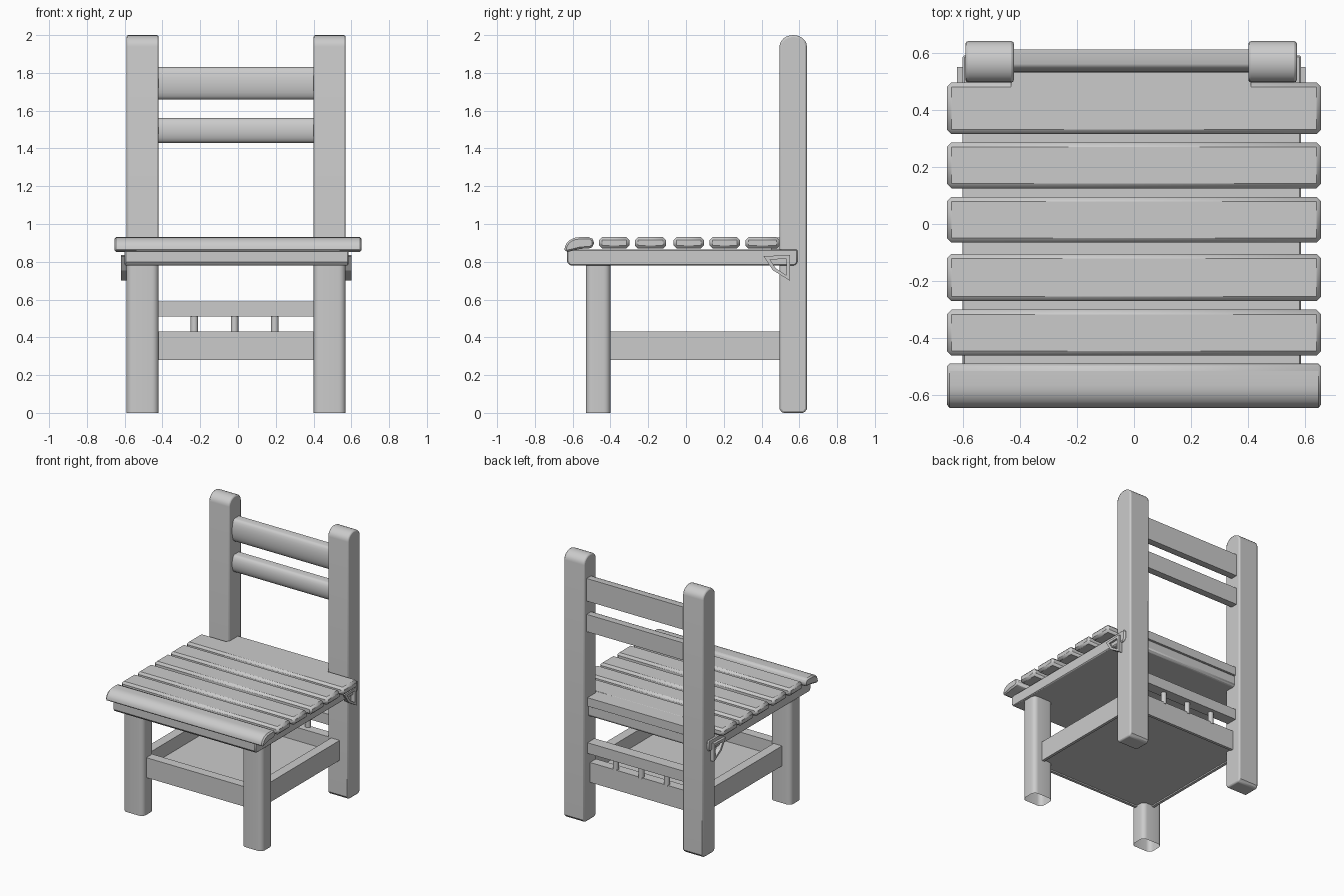
import bpy, bmesh, math

if "Cube" in bpy.data.objects:
    bpy.data.objects.remove(bpy.data.objects["Cube"])

CX = -0.01  # the frame sits slightly left of the seat slats


def finish(name, bm, bevel=0, segs=1, smooth=True):
    bmesh.ops.recalc_face_normals(bm, faces=bm.faces)
    me = bpy.data.meshes.new(name)
    bm.to_mesh(me)
    bm.free()
    ob = bpy.data.objects.new(name, me)
    bpy.context.collection.objects.link(ob)
    if bevel:
        m = ob.modifiers.new("bevel", 'BEVEL')
        m.width, m.segments, m.limit_method = bevel, segs, 'ANGLE'
        m.angle_limit = math.radians(40)
    if smooth:
        bpy.ops.object.select_all(action='DESELECT')
        bpy.context.view_layer.objects.active = ob
        ob.select_set(True)
        bpy.ops.object.shade_smooth_by_angle(angle=math.radians(35))
    return ob


def box(name, x0, x1, y0, y1, z0, z1, bevel=0, segs=1):
    bm = bmesh.new()
    bmesh.ops.create_cube(bm, size=1)
    for v in bm.verts:
        v.co = ((x0 + x1) / 2 + v.co.x * (x1 - x0),
                (y0 + y1) / 2 + v.co.y * (y1 - y0),
                (z0 + z1) / 2 + v.co.z * (z1 - z0))
    return finish(name, bm, bevel, segs)


def prism_x(name, pts, x0, x1, bevel=0, segs=1):
    """Extrude a (y, z) profile along x."""
    bm = bmesh.new()
    f = bm.faces.new([bm.verts.new((x0, y, z)) for y, z in pts])
    r = bmesh.ops.extrude_face_region(bm, geom=[f])
    vs = [g for g in r['geom'] if isinstance(g, bmesh.types.BMVert)]
    bmesh.ops.translate(bm, verts=vs, vec=(x1 - x0, 0, 0))
    return finish(name, bm, bevel, segs)


def arc(cy, cz, ry, rz, a0, a1, n):
    return [(cy + ry * math.cos(math.radians(a0 + (a1 - a0) * i / n)),
             cz + rz * math.sin(math.radians(a0 + (a1 - a0) * i / n))) for i in range(n + 1)]


def front_leg(name, x0, x1, y0, y1, z1):
    # rounded vertical edges, open at the floor
    bm = bmesh.new()
    bmesh.ops.create_cube(bm, size=1)
    for v in bm.verts:
        v.co = ((x0 + x1) / 2 + v.co.x * (x1 - x0),
                (y0 + y1) / 2 + v.co.y * (y1 - y0), (0.5 + v.co.z) * z1)
    es = [e for e in bm.edges if abs(e.verts[0].co.z - e.verts[1].co.z) > 0.1]
    bmesh.ops.bevel(bm, geom=es, offset=0.035, segments=5, profile=0.5, affect='EDGES')
    bmesh.ops.delete(bm, geom=[f for f in bm.faces if f.calc_center_median().z < 0.001],
                     context='FACES')
    finish(name, bm)


def bracket(name, x0, x1):
    # hollow triangular corner brace
    outer = [(0.41, 0.83), (0.55, 0.835), (0.55, 0.70), (0.46, 0.755)]
    inner = [(0.445, 0.812), (0.532, 0.815), (0.532, 0.728), (0.475, 0.765)]
    bm = bmesh.new()
    rings = [[bm.verts.new((x, y, z)) for y, z in p]
             for x, p in ((x0, outer), (x1, outer), (x1, inner), (x0, inner))]
    for k in range(4):
        a, b = rings[k], rings[(k + 1) % 4]
        for i in range(4):
            j = (i + 1) % 4
            bm.faces.new((a[i], a[j], b[j], b[i]))
    finish(name, bm, smooth=False)


# Paired parts: back posts, front legs, braces
post = [(0.495, 0.02), (0.51, 0), (0.625, 0), (0.64, 0.02)] + arc(0.5675, 1.94, 0.0725, 0.06, 0, 180, 12)
for side, s in (("left", -1), ("right", 1)):
    a, b = sorted((CX + s * 0.41, CX + s * 0.58))
    prism_x(side + "_back_post", post, a, b, 0.01, 2)
    front_leg(side + "_front_leg", a, b, -0.53, -0.40, 0.785)
    bracket(side + "_seat_brace", *sorted((CX + s * 0.575, CX + s * 0.61)))

# Backrest rails: flat back, bulging front
for name, z0, z1 in (("upper_back_rail", 1.66, 1.83), ("lower_back_rail", 1.43, 1.56)):
    c, h = (z0 + z1) / 2, (z1 - z0) / 2
    prism_x(name, [(0.61, z0), (0.61, z1)] + arc(0.56, c, 0.03, h, 90, 270, 10), CX - 0.42, CX + 0.42)

# Seat frame
prism_x("seat_frame", [(-0.63, 0.80), (-0.615, 0.78), (0.575, 0.78), (0.59, 0.795),
                       (0.59, 0.865), (-0.63, 0.865)], CX - 0.59, CX + 0.595, 0.006)

# Seat slats
for i, (y0, y1) in enumerate(((-0.46, -0.30), (-0.27, -0.105), (-0.065, 0.095), (0.125, 0.285))):
    box("seat_slat_%d" % (i + 1), -0.655, 0.655, y0, y1, 0.87, 0.93, 0.016)
box("rear_seat_slat", -0.655, 0.655, 0.315, 0.495, 0.87, 0.93, 0.016)
box("rear_slat_tongue", CX - 0.42, CX + 0.42, 0.45, 0.60, 0.865, 0.929)
prism_x("front_seat_slat", arc(-0.565, 0.865, 0.078, 0.065, 180, 90, 6) +
        [(-0.505, 0.93), (-0.488, 0.915), (-0.488, 0.885), (-0.505, 0.872),
         (-0.56, 0.868), (-0.635, 0.85)], -0.655, 0.655, 0.01)

# Lower shelf: tray with a recessed floor
bm = bmesh.new()
bmesh.ops.create_cube(bm, size=1)
for v in bm.verts:
    v.co = (CX + v.co.x * 1.02, 0.04 + v.co.y * 1.06, 0.355 + v.co.z * 0.15)
for up, width, depth in ((1, 0.10, -0.10), (-1, 0.03, 0.01)):
    f = max(bm.faces, key=lambda f: up * f.calc_center_median().z)
    bmesh.ops.inset_region(bm, faces=[f], thickness=width)
    r = bmesh.ops.extrude_face_region(bm, geom=[f])
    bmesh.ops.translate(bm, vec=(0, 0, depth),
                        verts=[g for g in r['geom'] if isinstance(g, bmesh.types.BMVert)])
    if f.is_valid:
        bmesh.ops.delete(bm, geom=[f], context='FACES_ONLY')
finish("lower_shelf", bm, smooth=False)

# Shelf gallery rail and balusters
box("gallery_rail", CX - 0.42, CX + 0.42, 0.515, 0.60, 0.51, 0.59)
for i in range(3):
    bm = bmesh.new()
    bmesh.ops.create_cone(bm, cap_ends=True, segments=16, radius1=0.02, radius2=0.02, depth=0.10)
    bmesh.ops.translate(bm, verts=bm.verts, vec=(-0.018 + (i - 1) * 0.213, 0.555, 0.47))
    finish("baluster_%d" % (i + 1), bm)
